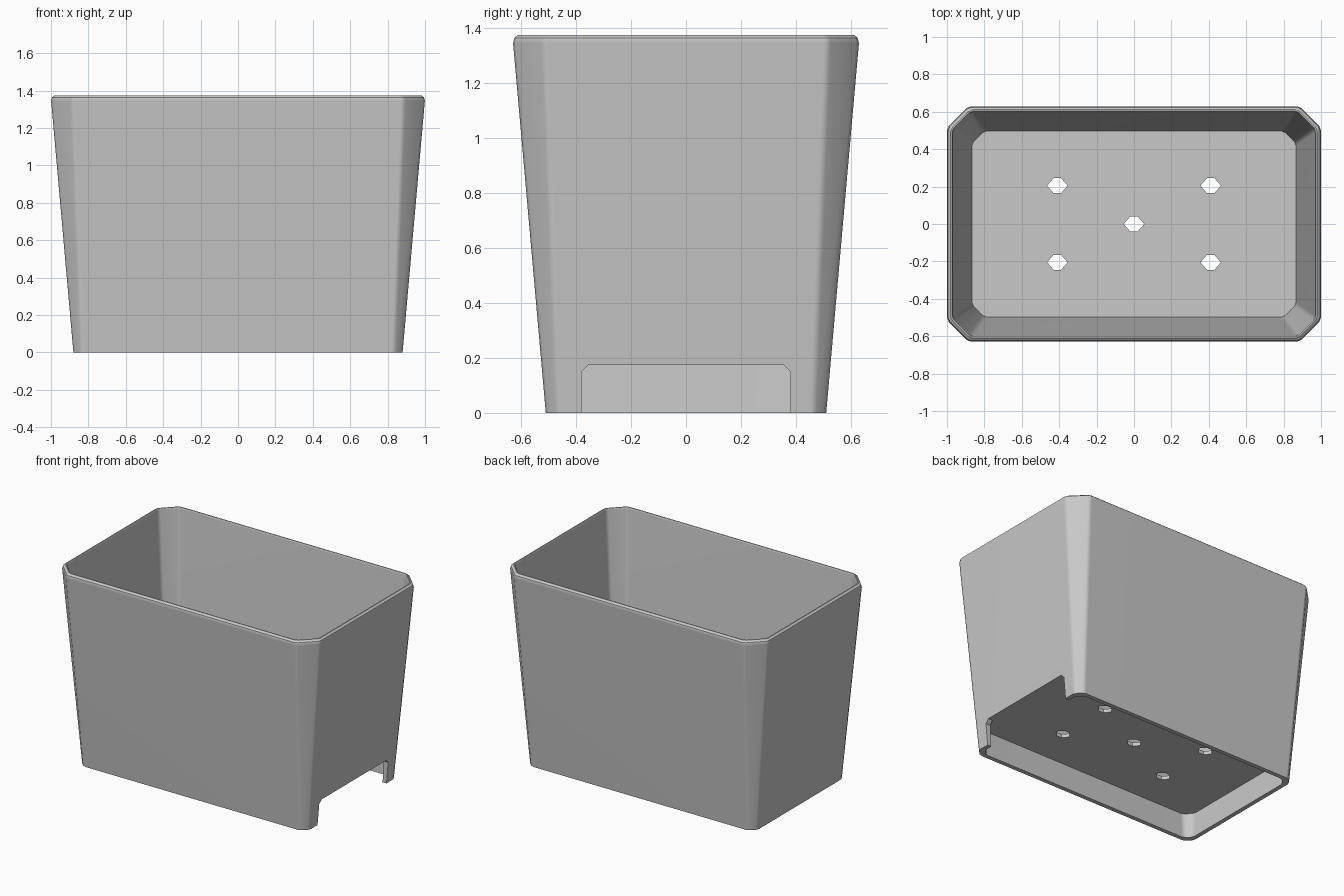
import bpy, bmesh, math
from mathutils import Vector

cube = bpy.data.objects.get("Cube")
if cube:
    bpy.data.objects.remove(cube, do_unlink=True)

# Material
grey = bpy.data.materials.new("plain_grey")
grey.use_nodes = True
colour = (0.58, 0.58, 0.58, 1)
grey.diffuse_color = colour
grey.node_tree.nodes["Principled BSDF"].inputs["Base Color"].default_value = colour

SIDE_DIFFERENCE = 0.37   # half length minus half depth
SOFT = 0.014             # softening of the upright edges


def make_object(name, bm):
    bmesh.ops.recalc_face_normals(bm, faces=bm.faces)
    mesh = bpy.data.meshes.new(name)
    bm.to_mesh(mesh)
    bm.free()
    mesh.materials.append(grey)
    obj = bpy.data.objects.new(name, mesh)
    bpy.context.collection.objects.link(obj)
    return obj


def ring(bm, hx, cut, z):
    """Rectangle with softened cut corners."""
    hy, s = hx - SIDE_DIFFERENCE, SOFT * 0.7
    corner = [(hx, hy - cut - SOFT), (hx - s, hy - cut + s),
              (hx - cut + s, hy - s), (hx - cut - SOFT, hy)]
    loop = []
    for sx, sy in ((1, 1), (-1, 1), (-1, -1), (1, -1)):
        part = [(sx * x, sy * y) for x, y in corner]
        loop += part if sx * sy > 0 else part[::-1]
    return [bm.verts.new((x, y, z)) for x, y in loop]


def prism(bm, points, offset):
    base = bm.faces.new([bm.verts.new(p) for p in points])
    ext = bmesh.ops.extrude_face_region(bm, geom=[base], use_keep_orig=True)
    verts = [g for g in ext["geom"] if isinstance(g, bmesh.types.BMVert)]
    bmesh.ops.translate(bm, verts=verts, vec=Vector(offset))


# Planter shell: underside recess, outer wall, rounded rim, inner wall, floor
sections = [
    (0.860, 0.052, 0.175), (0.850, 0.042, 0),
    (0.880, 0.045, 0), (0.999, 0.113, 1.345),
    (0.994, 0.111, 1.364), (0.981, 0.105, 1.375),
    (0.974, 0.100, 1.375), (0.968, 0.095, 1.366),
    (0.867, 0.065, 0.200),
]
bm = bmesh.new()
rings = [ring(bm, *s) for s in sections]
for a, b in zip(rings, rings[1:]):
    for i in range(len(a)):
        j = (i + 1) % len(a)
        bm.faces.new((a[i], a[j], b[j], b[i]))
bm.faces.new(rings[0])
bm.faces.new(rings[-1])
planter = make_object("planter", bm)

# Cutters: five drain holes and the notch in the left wall
bm = bmesh.new()
hole = [(0.055, 0), (0.02, 0.04), (-0.02, 0.04),
        (-0.055, 0), (-0.02, -0.04), (0.02, -0.04)]
centres = [(0, 0)] + [(sx * 0.41, sy * 0.205) for sx in (-1, 1) for sy in (-1, 1)]
for cx, cy in centres:
    prism(bm, [(cx + x, cy + y, 0.1) for x, y in hole], (0, 0, 0.2))
half = [(0.38, -0.1), (0.38, 0.15), (0.355, 0.174)]
notch = half + [(-y, z) for y, z in reversed(half)]
prism(bm, [(0.8, y, z) for y, z in notch], (0.2, 0, 0))
cutter = make_object("hole_cutter", bm)
cutter.hide_render = True

bpy.ops.object.select_all(action="DESELECT")
planter.select_set(True)
bpy.context.view_layer.objects.active = planter
cut = planter.modifiers.new("openings", "BOOLEAN")
cut.operation = "DIFFERENCE"
cut.solver = "EXACT"
cut.object = cutter
bpy.ops.object.modifier_apply(modifier=cut.name)
bpy.data.objects.remove(cutter, do_unlink=True)

# Soft upright edges and rim, flat walls
bpy.ops.object.shade_smooth_by_angle(angle=math.radians(35))
normals = planter.modifiers.new("flat_walls", "WEIGHTED_NORMAL")
normals.keep_sharp = True
